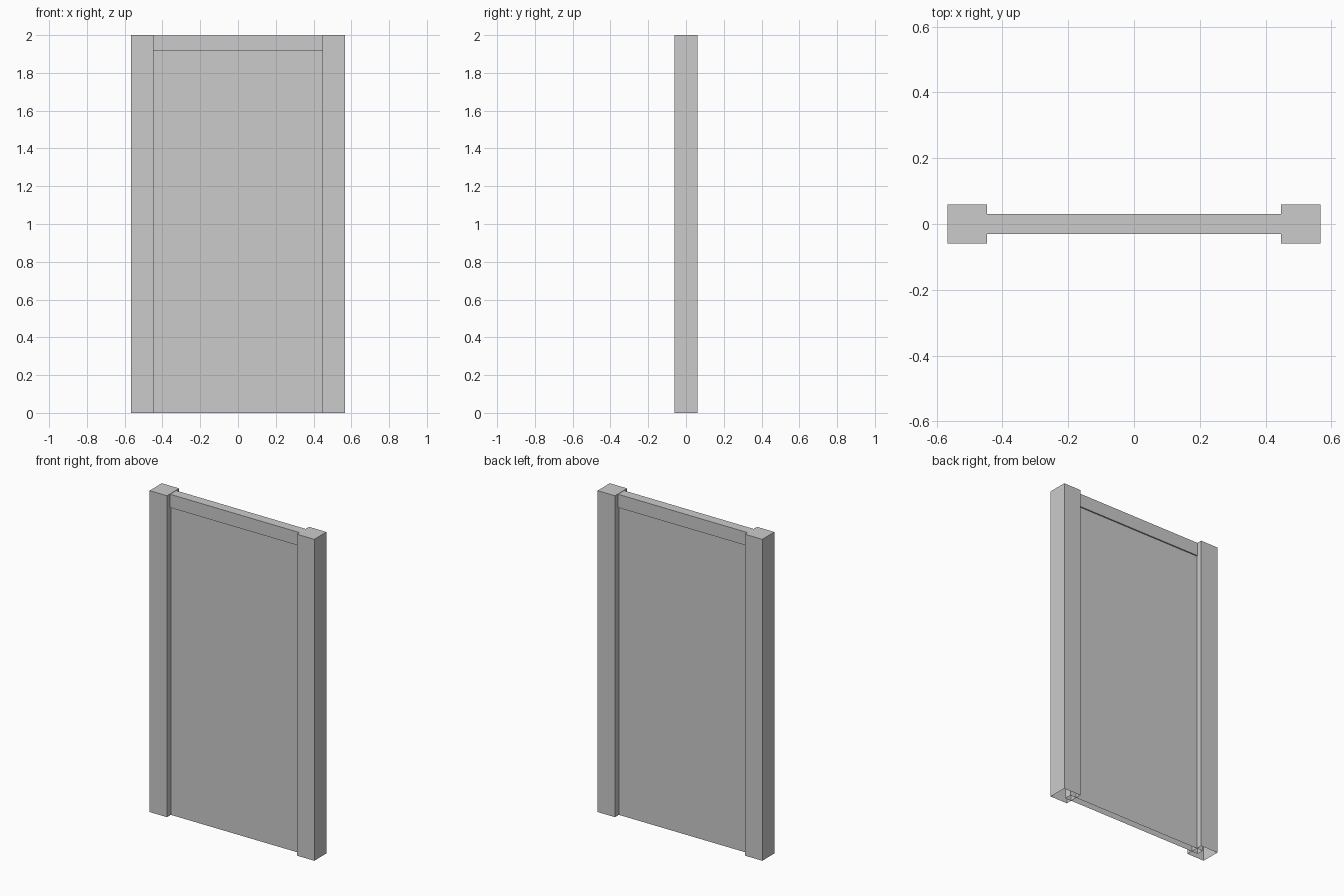
import bpy, bmesh

if "Cube" in bpy.data.objects:
    bpy.data.objects.remove(bpy.data.objects["Cube"])


def box(name, x, y, z, open_bottom=False):
    """Box from (min, max) ranges; optionally without its underside."""
    bm = bmesh.new()
    bmesh.ops.create_cube(bm, size=1)
    for v in bm.verts:
        v.co = [r[0] if c < 0 else r[1] for c, r in zip(v.co, (x, y, z))]
    if open_bottom:
        under = [f for f in bm.faces if f.normal.z < -0.9]
        bmesh.ops.delete(bm, geom=under, context='FACES_ONLY')
    mesh = bpy.data.meshes.new(name)
    bm.to_mesh(mesh)
    bm.free()
    ob = bpy.data.objects.new(name, mesh)
    bpy.context.collection.objects.link(ob)
    return ob


# Square side posts, hollow underneath
for side, s in (("left", -1), ("right", 1)):
    xs = sorted((s * 0.447, s * 0.567))
    box(side + "_post", xs, (-0.06, 0.06), (0, 2), True)

# Thin panel, tucked into the posts
box("panel", (-0.49, 0.49), (-0.022, 0.022), (0, 1.93), True)

# Slightly thicker rail across the top
box("top_rail", (-0.447, 0.447), (-0.03, 0.03), (1.915, 1.998))
